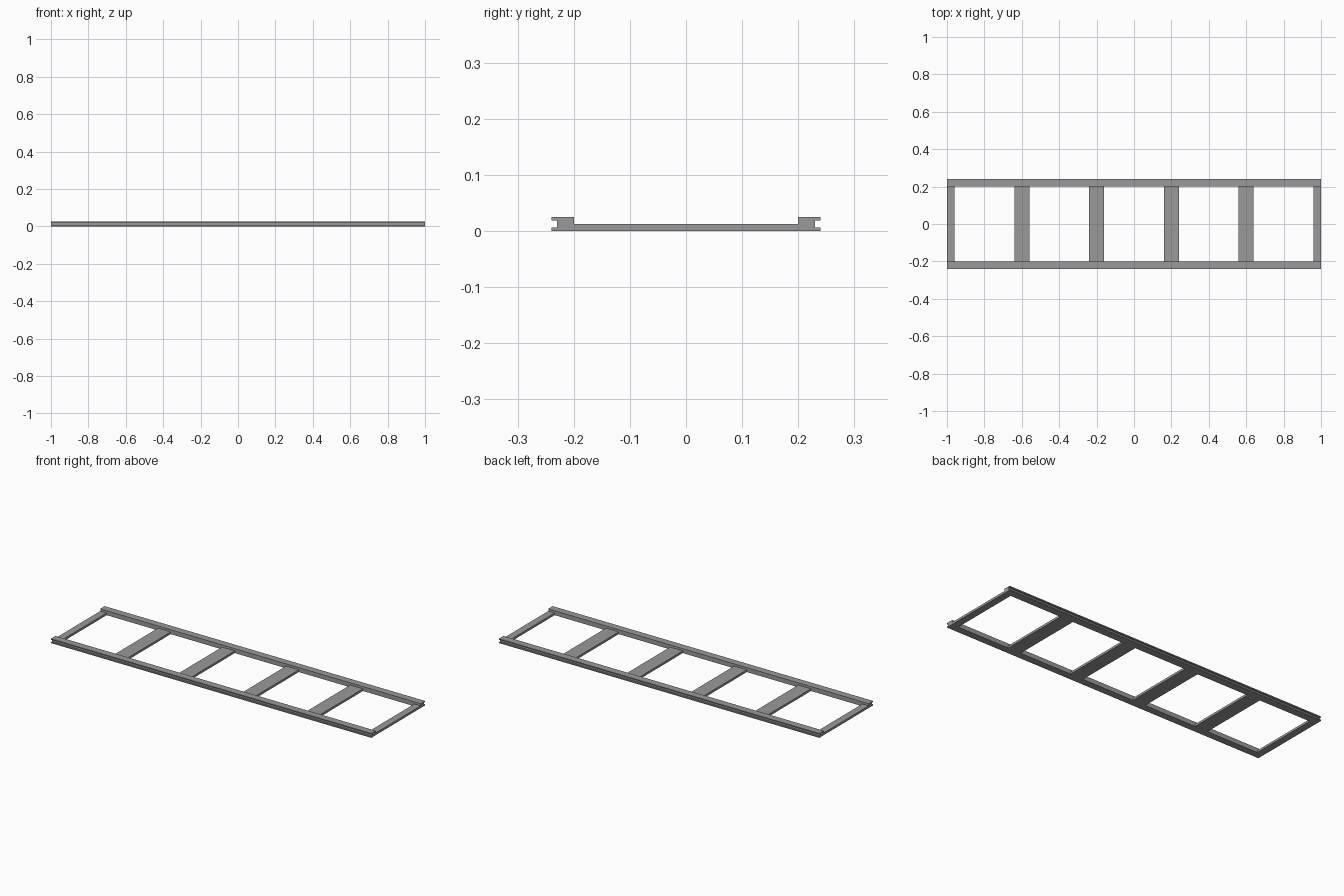
import bpy

cube = bpy.data.objects.get("Cube")
if cube:
    bpy.data.objects.remove(cube, do_unlink=True)

# Single grey metal
GREY = (0.32, 0.32, 0.32, 1)
metal = bpy.data.materials.new("grey metal")
metal.use_nodes = True
metal.diffuse_color = GREY
metal.node_tree.nodes["Principled BSDF"].inputs["Base Color"].default_value = GREY


def extrude_x(name, profile, x0, x1):
    """Sweep a counter-clockwise (y, z) profile from x0 to x1."""
    n = len(profile)
    verts = [(x, y, z) for x in (x0, x1) for y, z in profile]
    faces = [tuple(reversed(range(n))), tuple(range(n, 2 * n))]
    faces += [(i, (i + 1) % n, n + (i + 1) % n, n + i) for i in range(n)]
    mesh = bpy.data.meshes.new(name)
    mesh.from_pydata(verts, [], faces)
    mesh.materials.append(metal)
    obj = bpy.data.objects.new(name, mesh)
    bpy.context.collection.objects.link(obj)
    return obj


HEIGHT, INNER, OUTER, GROOVE = 0.025, 0.2, 0.24, 0.23
LOW, HIGH = 0.006, 0.019

# Side rails with a groove along the outer face
rail = [(INNER, 0), (OUTER, 0), (OUTER, LOW), (GROOVE, LOW),
        (GROOVE, HIGH), (OUTER, HIGH), (OUTER, HEIGHT), (INNER, HEIGHT)]
extrude_x("back_rail", rail, -1, 1)
extrude_x("front_rail", [(-y, z) for y, z in reversed(rail)], -1, 1)

# Flat cross members, half the rail height
bar = [(-INNER, 0), (INNER, 0), (INNER, HEIGHT / 2), (-INNER, HEIGHT / 2)]
for i in range(4):
    x = -0.6 + 0.4 * i
    extrude_x(f"cross_bar_{i + 1}", bar, x - 0.04, x + 0.04)

# Narrow end bars
extrude_x("right_end_bar", bar, -1, -0.96)
extrude_x("left_end_bar", bar, 0.96, 1)
